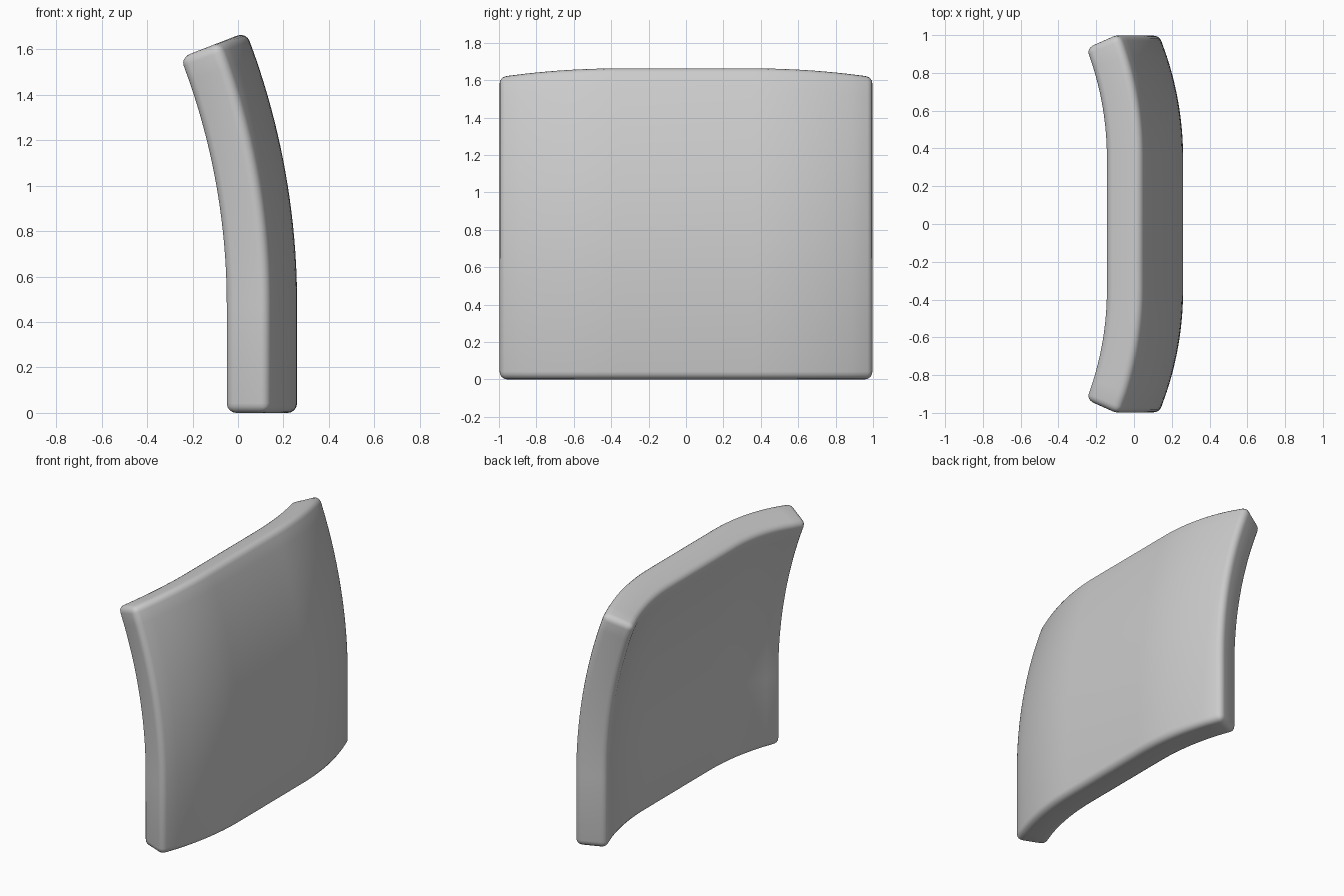
import bpy, bmesh, math
from mathutils import Vector

if "Cube" in bpy.data.objects:
    bpy.data.objects.remove(bpy.data.objects["Cube"])

THICK = 0.205
PLAN = dict(start=0.35, radius=1.717)    # sideways wrap
LEAN = dict(start=0.48, radius=3.3)      # backward lean
HALF_W = 0.35 + 0.677
HEIGHT = 0.48 + 1.223
OUTER_X = 0.26


def bend(depth, dist, start, radius):
    """Straight up to start, then an arc curving toward negative depth."""
    if dist <= start:
        return depth, dist
    a = (dist - start) / radius
    r = radius + depth
    return r * math.cos(a) - radius, start + r * math.sin(a)


# Flat slab with rounded edges
bm = bmesh.new()
bmesh.ops.create_cube(bm, size=1)
for v in bm.verts:
    v.co = Vector(((v.co.x - 0.5) * THICK, v.co.y * 2 * HALF_W, (v.co.z + 0.5) * HEIGHT))
bmesh.ops.bevel(bm, geom=bm.edges[:], offset=0.042, segments=4, profile=0.5, affect='EDGES')


# Cross cuts so the slab can bend smoothly
def cut(co, no):
    bmesh.ops.bisect_plane(bm, geom=bm.verts[:] + bm.edges[:] + bm.faces[:],
                           plane_co=co, plane_no=no)


for i in range(12):
    y = 0.35 + i * 0.05
    for side in (-1, 1):
        cut((0, side * y, 0), (0, 1, 0))
for i in range(20):
    cut((0, 0, 0.48 + i * 0.058), (0, 0, 1))

# Wrap the sides, then lean the upper part
for v in bm.verts:
    depth, y = bend(v.co.x, abs(v.co.y), **PLAN)
    depth, z = bend(depth, v.co.z, **LEAN)
    v.co = Vector((OUTER_X + depth, math.copysign(y, v.co.y), z))

bmesh.ops.recalc_face_normals(bm, faces=bm.faces[:])
mesh = bpy.data.meshes.new("backrest_cushion")
bm.to_mesh(mesh)
bm.free()
backrest = bpy.data.objects.new("backrest_cushion", mesh)
bpy.context.collection.objects.link(backrest)
for p in mesh.polygons:
    p.use_smooth = True
